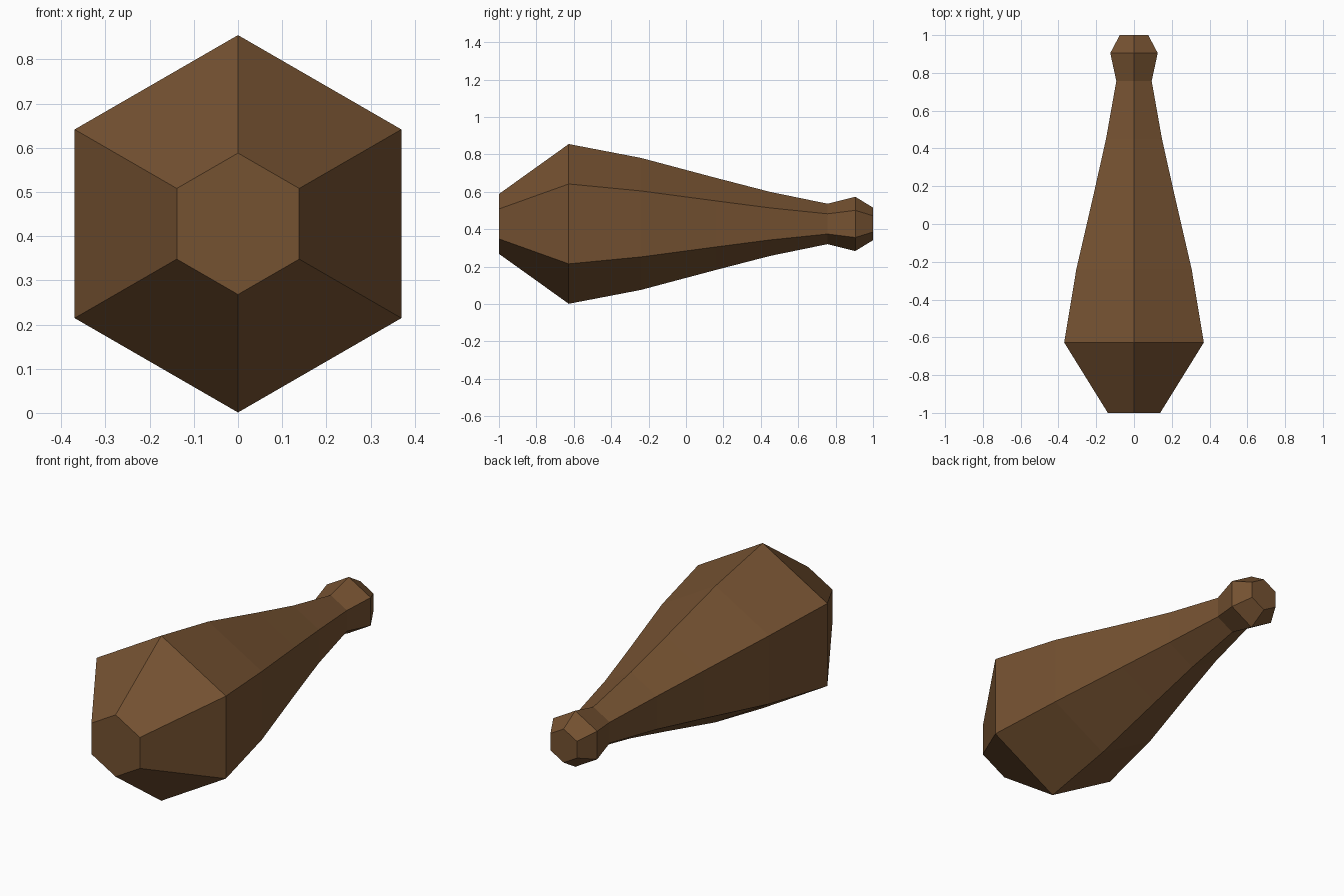
import bpy, bmesh, math

cube = bpy.data.objects.get("Cube")
if cube:
    bpy.data.objects.remove(cube, do_unlink=True)

# Brown wood
wood = bpy.data.materials.new("brown_wood")
wood.use_nodes = True
colour = (0.178, 0.084, 0.031, 1.0)
wood.diffuse_color = colour
bsdf = wood.node_tree.nodes["Principled BSDF"]
bsdf.inputs["Base Color"].default_value = colour
bsdf.inputs["Roughness"].default_value = 0.9

SIDES = 6
CENTRE_Z = 0.428

# Club profile along its length: (y, radius), thick head to end knob
PROFILE = [(-1.0, 0.16), (-0.627, 0.427), (-0.242, 0.353), (0.16, 0.246),
           (0.45, 0.171), (0.757, 0.108), (0.905, 0.145), (1.0, 0.087)]


def lathe(name, profile, material):
    """Hexagonal lathe around the y axis, one corner pointing up."""
    bm = bmesh.new()
    rings = []
    for y, r in profile:
        angles = [math.pi / 2 + math.tau * i / SIDES for i in range(SIDES)]
        rings.append([bm.verts.new((r * math.cos(a), y, CENTRE_Z + r * math.sin(a)))
                      for a in angles])
    for a, b in zip(rings, rings[1:]):
        for i in range(SIDES):
            j = (i + 1) % SIDES
            bm.faces.new((a[i], a[j], b[j], b[i]))
    # Flat end caps
    bm.faces.new(rings[0])
    bm.faces.new(rings[-1])
    bmesh.ops.recalc_face_normals(bm, faces=bm.faces)
    mesh = bpy.data.meshes.new(name)
    bm.to_mesh(mesh)
    bm.free()
    mesh.materials.append(material)
    obj = bpy.data.objects.new(name, mesh)
    bpy.context.collection.objects.link(obj)
    return obj


lathe("wooden_club", PROFILE, wood)
